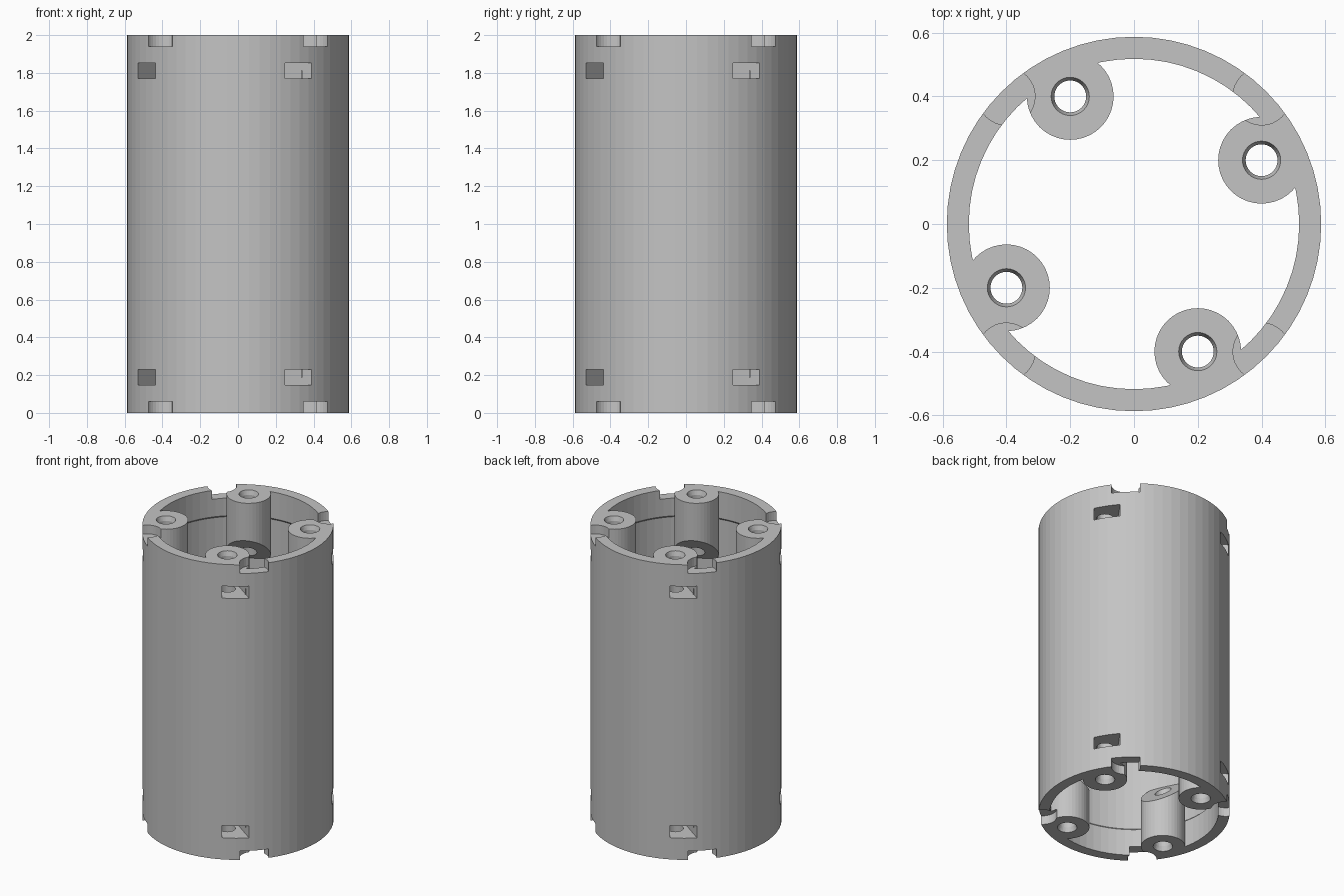
import bpy, bmesh, math
from mathutils import Matrix, Vector

H = 2.0
BOSSES = [Matrix.Rotation(math.pi / 2 * i, 3, 'Z') @ Vector((0.2, -0.4, 0)) for i in range(4)]

cube = bpy.data.objects.get("Cube")
if cube:
    bpy.data.objects.remove(cube, do_unlink=True)

grey = bpy.data.materials.new("plain_grey")
grey.use_nodes = True
grey.diffuse_color = (0.55, 0.55, 0.55, 1)
grey.node_tree.nodes["Principled BSDF"].inputs["Base Color"].default_value = (0.55, 0.55, 0.55, 1)


def finish(name, bm):
    bmesh.ops.recalc_face_normals(bm, faces=bm.faces)
    mesh = bpy.data.meshes.new(name)
    bm.to_mesh(mesh)
    bm.free()
    mesh.materials.append(grey)
    obj = bpy.data.objects.new(name, mesh)
    bpy.context.collection.objects.link(obj)
    return obj


def rings(bm, profile, n, center=Vector(), closed=False):
    """Lathe (radius, z) points; either loop the profile or cap both ends."""
    loops = []
    for r, z in profile:
        loops.append([bm.verts.new(center + Vector((r * math.cos(2 * math.pi * k / n),
                                                    r * math.sin(2 * math.pi * k / n), z)))
                      for k in range(n)])
    pairs = list(zip(loops, loops[1:]))
    if closed:
        pairs.append((loops[-1], loops[0]))
    else:
        bm.faces.new(loops[0])
        bm.faces.new(loops[-1])
    for a, b in pairs:
        for k in range(n):
            m = (k + 1) % n
            bm.faces.new((a[k], a[m], b[m], b[k]))
    return loops


def prism(bm, points, z0, z1):
    low = [bm.verts.new((p.x, p.y, z0)) for p in points]
    high = [bm.verts.new((p.x, p.y, z1)) for p in points]
    bm.faces.new(low)
    bm.faces.new(high)
    for k in range(len(points)):
        m = (k + 1) % len(points)
        bm.faces.new((low[k], low[m], high[m], high[k]))


def combine(target, tool, operation):
    mod = target.modifiers.new(tool.name, 'BOOLEAN')
    mod.object, mod.operation, mod.solver = tool, operation, 'EXACT'
    bpy.context.view_layer.objects.active = target
    bpy.ops.object.modifier_apply(modifier=mod.name)
    bpy.data.objects.remove(tool, do_unlink=True)


# Tube wall, slightly thinner between the two end collars
bm = bmesh.new()
inner, relief, collar = 0.518, 0.53, 0.18
rings(bm, [(0.587, 0), (0.587, H), (inner, H), (inner, H - collar), (relief, H - collar - 0.012),
           (relief, collar + 0.012), (inner, collar), (inner, 0)], 64, closed=True)
tube = finish("tube_body", bm)

# Screw bosses at both ends, sloping back into the wall
bm = bmesh.new()
for c in BOSSES:
    out = c.normalized()
    for top in (False, True):
        end, tip = rings(bm, [(0.136, 0), (0.136, 0.39)], 40, c)
        for v in tip:
            v.co.z += (v.co - c).dot(out)
        if top:
            for v in end + tip:
                v.co.z = H - v.co.z
combine(tube, finish("screw_bosses", bm), 'UNION')

# Screw holes with a chamfered mouth
bm = bmesh.new()
for c in BOSSES:
    rings(bm, [(0.067, -0.02), (0.06, 0), (0.05, 0.03), (0.05, H - 0.03),
               (0.06, H), (0.067, H + 0.02)], 32, c)
combine(tube, finish("screw_holes", bm), 'DIFFERENCE')

# Nut slots running in from the outer wall, with a hexagonal end
bm = bmesh.new()
half = 0.078
for i, c in enumerate(BOSSES):
    a = math.radians(-35 + 90 * i)
    along = Vector((math.cos(a), math.sin(a), 0))
    side = Vector((-along.y, along.x, 0))
    flat = half / math.sqrt(3)
    outline = [c + side * half + along * 0.35, c + side * half - along * flat,
               c - along * 2 * flat,
               c - side * half - along * flat, c - side * half + along * 0.35]
    for z in (0.147, H - 0.229):
        prism(bm, outline, z, z + 0.082)
combine(tube, finish("nut_slots", bm), 'DIFFERENCE')

# Round notches in both rims
bm = bmesh.new()
for i in range(4):
    a = math.radians(45 + 90 * i)
    c = Vector((math.cos(a), math.sin(a), 0)) * 0.566
    rings(bm, [(0.09, -0.05), (0.09, 0.06)], 32, c)
    rings(bm, [(0.09, H - 0.06), (0.09, H + 0.05)], 32, c)
combine(tube, finish("rim_notches", bm), 'DIFFERENCE')
